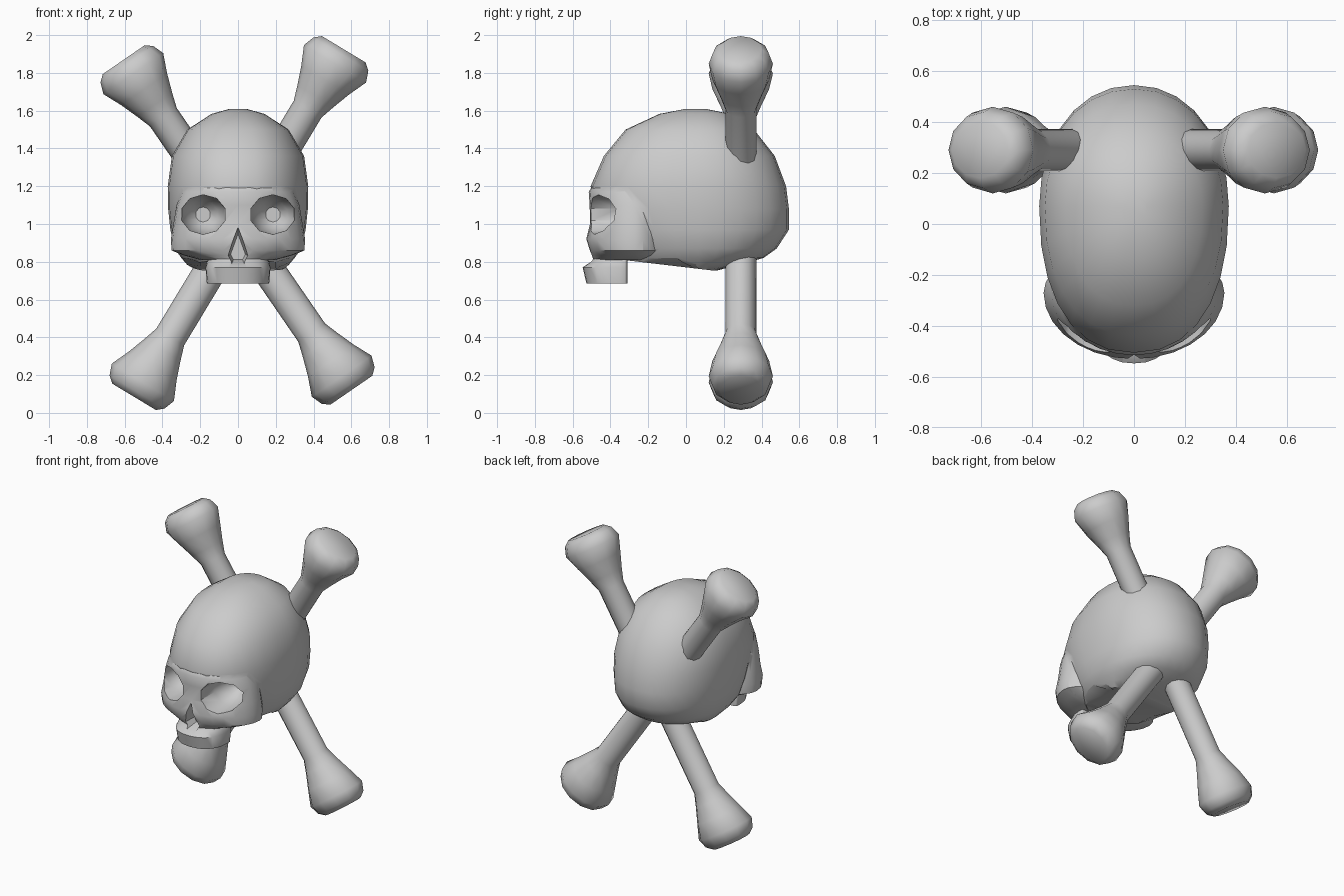
import bpy, bmesh
from math import sin, cos, pi, radians, copysign
from mathutils import Vector

if "Cube" in bpy.data.objects:
    bpy.data.objects.remove(bpy.data.objects["Cube"])


def loft(name, rings):
    """Skin a closed solid through rings that share a point count."""
    bm = bmesh.new()
    loops = [[bm.verts.new(p) for p in r] for r in rings]
    for a, b in zip(loops, loops[1:]):
        for i in range(len(a)):
            j = (i + 1) % len(a)
            bm.faces.new((a[i], a[j], b[j], b[i]))
    bm.faces.new(loops[0])
    bm.faces.new(loops[-1])
    bmesh.ops.recalc_face_normals(bm, faces=bm.faces)
    me = bpy.data.meshes.new(name)
    bm.to_mesh(me)
    bm.free()
    ob = bpy.data.objects.new(name, me)
    bpy.context.collection.objects.link(ob)
    return ob


def activate(ob):
    bpy.ops.object.select_all(action='DESELECT')
    ob.select_set(True)
    bpy.context.view_layer.objects.active = ob


def combine(ob, other, op):
    activate(ob)
    m = ob.modifiers.new(op, 'BOOLEAN')
    m.operation, m.object, m.solver = op, other, 'EXACT'
    bpy.ops.object.modifier_apply(modifier=m.name)
    bpy.data.objects.remove(other)


def smooth(ob, angle):
    activate(ob)
    bpy.ops.object.shade_smooth_by_angle(angle=radians(angle))


def power(c, n):
    return copysign(abs(c) ** (2 / n), c)


def plan_ring(z, front, back, w, mid, nf=2.0, nb=2.0, count=28):
    """Horizontal egg-shaped section, widest at y = mid."""
    pts = []
    for i in range(count):
        a = 2 * pi * i / count
        n = nf if cos(a) > 0 else nb
        reach = (front - mid) if cos(a) > 0 else (mid - back)
        pts.append((w * power(sin(a), n), mid + reach * power(cos(a), n), z))
    return pts


# cranium: z, front y, back y, half width
cranium = [(1.608, -.01, .11, .05), (1.583, -.14, .235, .14), (1.5, -.32, .36, .268),
           (1.36, -.435, .47, .35), (1.2, -.505, .53, .372), (1.08, -.48, .545, .37),
           (.97, -.42, .545, .358), (.87, -.36, .48, .335), (.82, -.33, .41, .30),
           (.785, -.31, .28, .27), (.755, -.3, .17, .235)]
skull = loft("skull", [plan_ring(z, f, b, w, .07, 2.3, 2.1) for z, f, b, w in cranium])

# face with brow and cheekbones
face = [(1.27, -.455, .26), (1.17, -.515, .30), (1.1, -.51, .325), (1.0, -.508, .342),
        (.92, -.53, .355), (.86, -.512, .352), (.835, -.503, .29), (.81, -.495, .20)]
combine(skull, loft("face", [plan_ring(z, f, -.08, w, -.27) for z, f, w in face]), 'UNION')

# hollow below the cheek arches, flat skull base in the middle
arch = [(-.335, .81), (-.27, .865), (-.2, .893), (-.05, .88), (.05, .835), (.13, .755),
        (.13, .6), (-.335, .6)]
base = [(y, z if z < .7 else .81 - (y + .335) * .118) for y, z in arch]
combine(skull, loft("base_cutter", [[(x, y, z) for y, z in s] for x, s in
                    ((-.42, arch), (-.2, base), (.2, base), (.42, arch))]), 'DIFFERENCE')

# upper jaw
jaw = [(.86, -.46, .14), (.80, -.505, .165), (.77, -.547, .172), (.685, -.527, .165)]
combine(skull, loft("upper_jaw", [plan_ring(z, f, -.31, w, -.35, 2.3, 8) for z, f, w in jaw]),
        'UNION')

# eye sockets
for side in (-1, 1):
    rings = [[(side * .185 + u * cos(a), y, 1.05 + v * sin(a))
              for a in [2 * pi * (i + .5) / 10 for i in range(10)]]
             for y, u, v in ((-.65, .127, .11), (-.36, .118, .102), (-.27, .08, .075), (-.23, .04, .04))]
    combine(skull, loft("eye_cutter", rings), 'DIFFERENCE')

# nose opening
nose = [(0, .985), (.056, .83), (.034, .79), (-.034, .79), (-.056, .83)]
combine(skull, loft("nose_cutter", [[(x * k, y, .86 + (z - .86) * k) for x, z in nose]
                    for y, k in ((-.65, 1), (-.52, 1), (-.42, .7))]), 'DIFFERENCE')
smooth(skull, 38)

# crossed bones: distance from end, half width across, half depth
knob = [(0, .135, .11), (.03, .17, .15), (.09, .192, .17), (.19, .148, .15),
        (.29, .112, .11), (.37, .086, .082)]


def bone(name, low, high):
    a, b = Vector((low[0], .29, low[1])), Vector((high[0], .29, high[1]))
    axis = (b - a).normalized()
    across = axis.cross(Vector((0, 1, 0)))
    stations = [(a + axis * d, u, v) for d, u, v in knob]
    stations += [(b - axis * d, u, v) for d, u, v in reversed(knob)]
    rings = [[c + across * u * cos(t) + Vector((0, v * sin(t), 0))
              for t in [2 * pi * i / 12 for i in range(12)]] for c, u, v in stations]
    smooth(loft(name, rings), 50)


bone("bone_rising_right", (-.55, .085), (.56, 1.925))
bone("bone_rising_left", (.60, .12), (-.605, 1.87))
